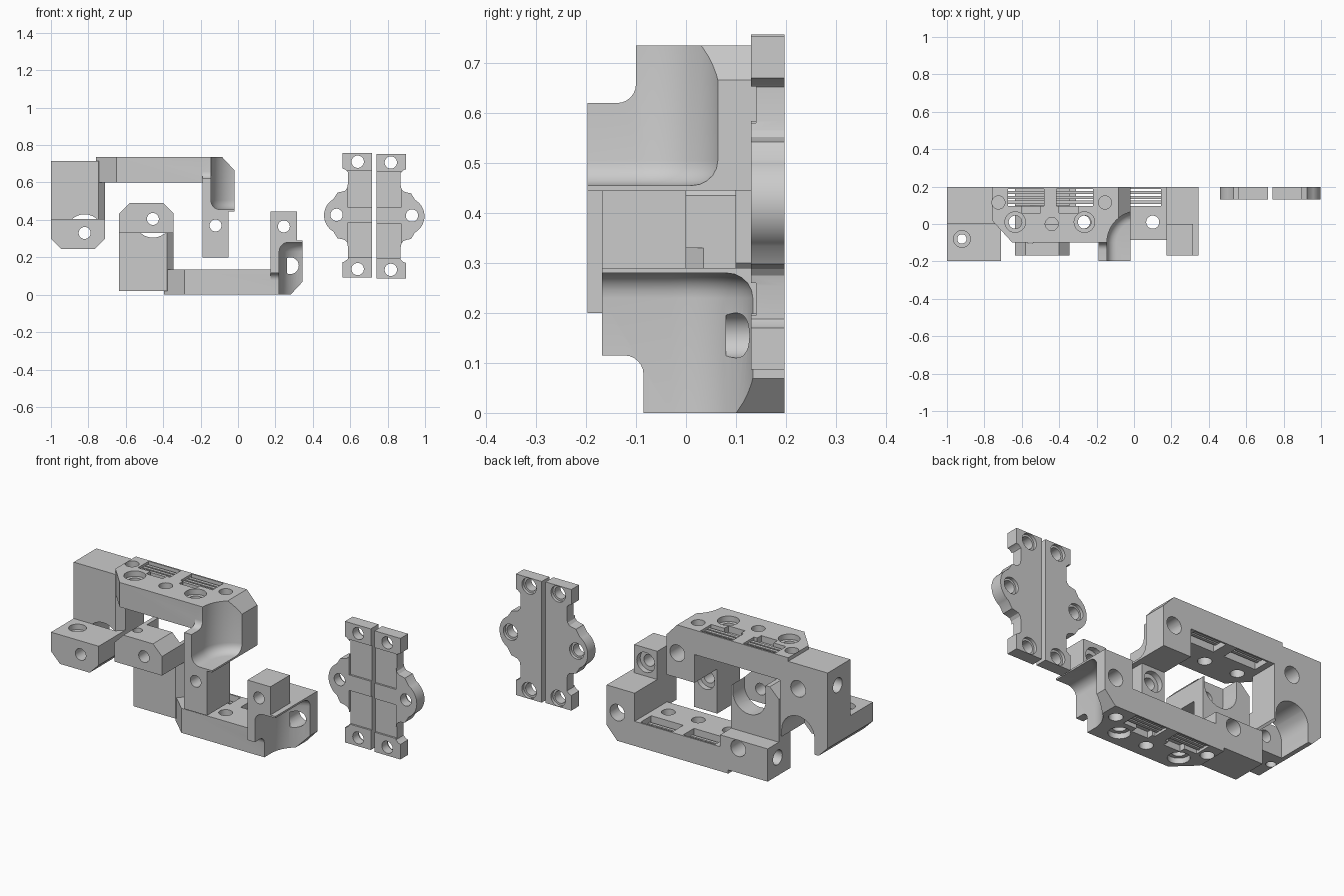
import bpy, bmesh
from math import sin, cos, pi, radians
from mathutils import Vector

if "Cube" in bpy.data.objects:
    bpy.data.objects.remove(bpy.data.objects["Cube"])


def new_obj(name, bm):
    bmesh.ops.recalc_face_normals(bm, faces=bm.faces)
    me = bpy.data.meshes.new(name)
    bm.to_mesh(me)
    bm.free()
    ob = bpy.data.objects.new(name, me)
    bpy.context.collection.objects.link(ob)
    return ob


def prism(name, pts, axis, lo, hi, bevel=None):
    """Extrude a 2D outline along an axis (pts are the other two axes in xyz order)."""
    k = 'xyz'.index(axis)

    def at(p, d):
        c = list(p)
        c.insert(k, d)
        return Vector(c)
    bm = bmesh.new()
    a = [bm.verts.new(at(p, lo)) for p in pts]
    b = [bm.verts.new(at(p, hi)) for p in pts]
    bm.faces.new(a)
    bm.faces.new(b)
    n = len(pts)
    for i in range(n):
        bm.faces.new((a[i], a[(i + 1) % n], b[(i + 1) % n], b[i]))
    bmesh.ops.recalc_face_normals(bm, faces=bm.faces)
    if bevel:
        i0, i1, r = bevel
        es = [bm.edges.get((a[i], a[i + 1])) for i in range(i0, i1)]
        bmesh.ops.bevel(bm, geom=es, offset=r, segments=5, profile=0.5, affect='EDGES')
    return new_obj(name, bm)


def arc(cx, cy, r, a0, a1, n=10):
    return [(cx + r * cos(radians(a0 + (a1 - a0) * i / n)),
             cy + r * sin(radians(a0 + (a1 - a0) * i / n))) for i in range(n + 1)]


def box(x0, x1, y0, y1, z0, z1):
    return prism('box', [(x0, y0), (x1, y0), (x1, y1), (x0, y1)], 'z', z0, z1)


def cyl(axis, u, v, r, lo, hi, n=28):
    return prism('cyl', arc(u, v, r, 0, 360 - 360 / n, n - 1), axis, lo, hi)


def boolean(ob, tool, op):
    m = ob.modifiers.new('b', 'BOOLEAN')
    m.operation, m.solver, m.object = op, 'EXACT', tool
    bpy.context.view_layer.objects.active = ob
    bpy.ops.object.modifier_apply(modifier=m.name)
    bpy.data.objects.remove(tool)


def finish(ob):
    bpy.ops.object.select_all(action='DESELECT')
    ob.select_set(True)
    bpy.context.view_layer.objects.active = ob
    bpy.ops.object.shade_smooth_by_angle(angle=radians(28))


def bracket(name, yf, yb, dy, tab_end, trim):
    """Clamp bracket in upper position; yf = foot front, yb = bar front."""
    # mounting block
    ob = prism(name, [(-1, 0), (-.745, 0), (-.71, .035), (-.71, .197), (-1, .197)], 'z', .38, .715)
    add = [
        # foot with chamfered corners
        prism('foot', [(-1, .30), (-.945, .245), (-.765, .245), (-.71, .30), (-.71, .405), (-1, .405)],
              'y', yf, .197),
        # bar
        prism('bar', [(-.76, .197), (-.76, .02), (-.65, yb), (-.1, yb), (-.1, .197)], 'z', .6, .735),
        # end arm with stepped front
        prism('arm', [(.197, .735), (yb, .735)] + arc(yb - .038, .658, .038, 0, -90, 6)
              + [(yf, .62), (yf, .445), (.197, .445)], 'x', -.19, -.02),
        # tab under the arm
        box(-.19, -.05, yf, 0, tab_end, .5),
    ]
    for t in add:
        boolean(ob, t, 'UNION')
    # scooped corner of the arm
    plan = [(.2, -.3), (-.145, -.3)] + arc(.025, -.1 + dy, .17, 180, 90, 14) + [(.2, .07 + dy)]
    cuts = [
        prism('scoop', plan, 'z', .455, .8, bevel=(1, len(plan) - 1, .05)),
        prism('end_chamfer', [(-.085, .736), (-.019, .665), (.1, .665), (.1, .9), (-.085, .9)], 'y', -.4, .4),
        # bolt pocket behind the foot
        cyl('y', -.82, .33, .1, 0, .3),
        box(-.92, -.72, 0, .3, .2, .33),
        # foot bolt holes, tab bolt hole and its rear seat
        cyl('y', -.82, .33, .032, -.3, .1),
        cyl('z', -.92, -.08, .025, .2, .5),
        cyl('z', -.92, -.08, .045, .375, .5),
        cyl('y', -.12, .37, .032, -.3, .1),
        cyl('y', -.12, .37, .055, -.03, .1),
        # rear holes and side hole
        cyl('y', -.82, .58, .045, .08, .3),
        cyl('y', -.085, .58, .045, .08, .3),
        cyl('x', .11, .615, .04, -1.1, -.9),
        # vertical pin holes
        cyl('z', -.725, .115, .035, .66, .8),
        cyl('z', -.155, .115, .035, .66, .8),
        cyl('z', -.44, 0, .035, .5, .8),
    ]
    if trim:
        cuts.append(box(-1.1, -.6, .1, .3, .2, .535))
    # screw seats and vent windows along the bar
    for x in (-.635, -.265):
        cuts += [cyl('z', x, .01, .055, .705, .8), cyl('z', x, .01, .035, .5, .8)]
    for x0 in (-.675, -.415):
        cuts.append(box(x0, x0 + .195, .095, .188, .5, .8))
    cuts += [box(-.6, -.5, .06, .1, .7, .8), box(-.4, -.3, .06, .1, .7, .8)]
    for t in cuts:
        boolean(ob, t, 'DIFFERENCE')
    # vent ribs
    for x0 in (-.68, -.42):
        for y in (.108, .134, .16):
            boolean(ob, box(x0, x0 + .205, y, y + .017, .63, .722), 'UNION')
    return ob


# upper bracket
finish(bracket('upper_bracket', -.197, -.1, 0, .2, False))

# lower bracket: same part flipped vertically and shifted
low = bracket('lower_bracket', -.168, -.085, .07, .29, True)
bm = bmesh.new()
bm.from_mesh(low.data)
for v in bm.verts:
    v.co.x += .365
    v.co.z = .735 - v.co.z
bmesh.ops.reverse_faces(bm, faces=bm.faces)
bm.to_mesh(low.data)
bm.free()
finish(low)

# cover plates, outline given as distance from the inner edge
half = [(0, .333), (.157, .333), (.157, .25), (.145, .246), (.13, .232), (.13, .165),
        (.134, .145), (.145, .132), (.16, .127), (.185, .122)] + arc(.157, 0, .1, 0, 60, 8)[::-1]
outline = half + [(u, -z) for u, z in half[::-1][1:]]


def cover(name, x_in, s, zc):
    X = lambda u: x_in + s * u
    ob = prism(name, [(X(u), zc + z) for u, z in outline], 'y', .13, .197)
    for u, z in ((.077, .287), (.077, -.287), (.19, .003)):
        boolean(ob, cyl('y', X(u), zc + z, .033, 0, .3), 'DIFFERENCE')
        boolean(ob, cyl('y', X(u), zc + z, .044, .18, .3), 'DIFFERENCE')
    # shallow front recesses
    xa, xb = sorted((X(-.02), X(.131)))
    for z0, z1 in ((.045, .24), (-.225, -.04)):
        boolean(ob, box(xa, xb, 0, .14, zc + z0, zc + z1), 'DIFFERENCE')
    finish(ob)


cover('left_cover_plate', .717, -1, .424)
cover('right_cover_plate', .740, 1, .420)
